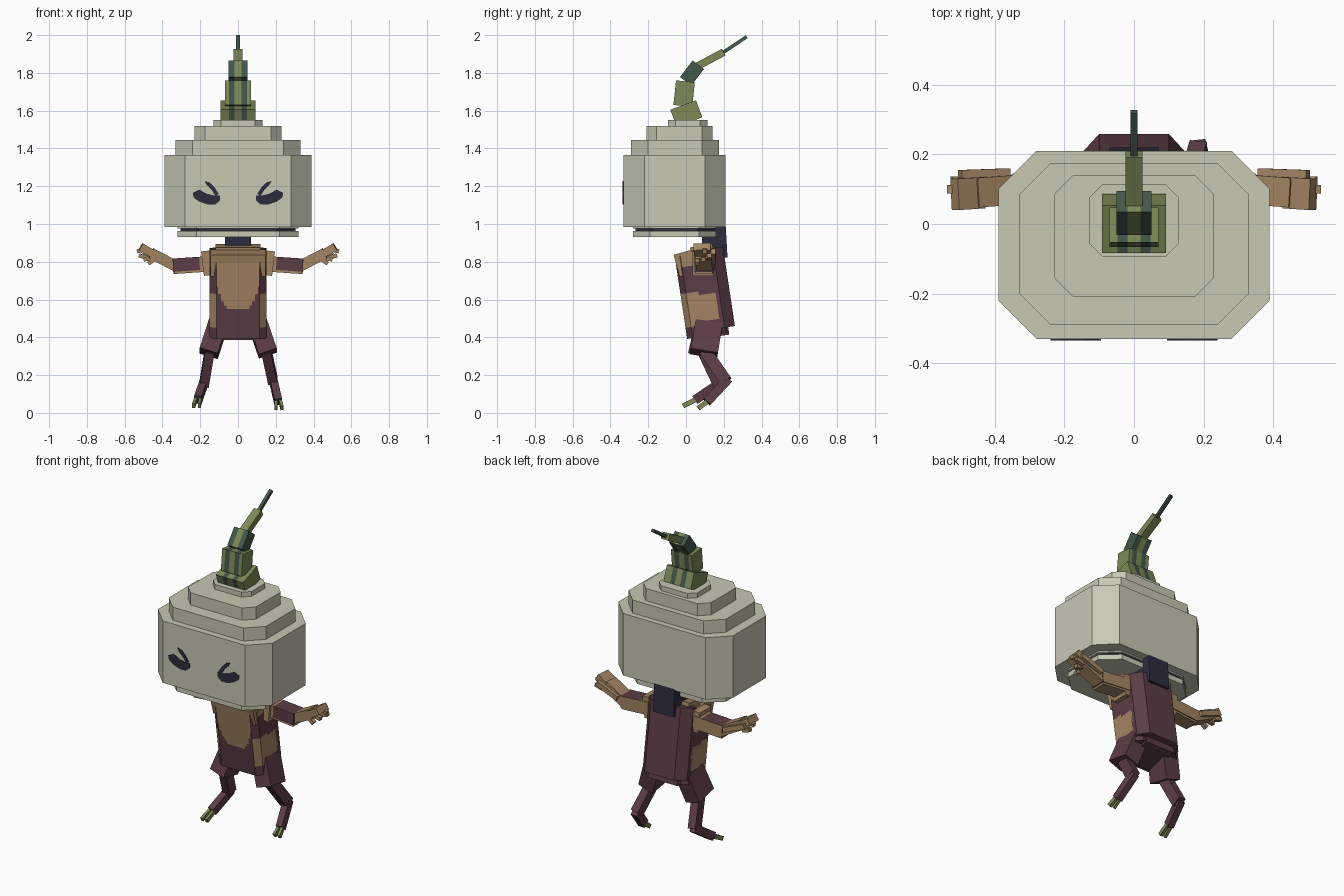
import bpy, bmesh
from mathutils import Matrix, Vector

old = bpy.data.objects.get("Cube")
if old:
    bpy.data.objects.remove(old)


def material(name, rgb):
    m = bpy.data.materials.new(name)
    m.use_nodes = True
    m.diffuse_color = (*rgb, 1)
    m.node_tree.nodes["Principled BSDF"].inputs["Base Color"].default_value = (*rgb, 1)
    return m


PALE = material("pale garlic", (.57, .58, .45))
MAROON = material("maroon", (.107, .046, .061))
TAN = material("tan", (.37, .235, .125))
NAVY = material("navy", (.026, .027, .048))
OLIVE = material("olive green", (.205, .255, .095))
TEAL = material("dark teal green", (.055, .095, .07))


def prism(name, outline, z0, z1, mats, matrix=None, cuts=(), rule=None):
    """Extrude an outline along local z, slice it for colour, then place it."""
    bm = bmesh.new()
    face = bm.faces.new([bm.verts.new((x, y, z0)) for x, y in outline])
    top = bmesh.ops.extrude_face_region(bm, geom=[face])["geom"]
    for v in top:
        if isinstance(v, bmesh.types.BMVert):
            v.co.z = z1
    for axis, values in cuts:
        no = Vector((0, 0, 0))
        no[axis] = 1
        for value in values:
            bmesh.ops.bisect_plane(bm, geom=bm.verts[:] + bm.edges[:] + bm.faces[:],
                                   plane_co=no * value, plane_no=no)
    bmesh.ops.recalc_face_normals(bm, faces=bm.faces[:])
    if rule:
        for f in bm.faces:
            f.normal_update()
            f.material_index = rule(f.calc_center_median(), f.normal)
    if matrix:
        bm.transform(matrix)
    mesh = bpy.data.meshes.new(name)
    bm.to_mesh(mesh)
    bm.free()
    for m in mats:
        mesh.materials.append(m)
    ob = bpy.data.objects.new(name, mesh)
    bpy.context.collection.objects.link(ob)
    return ob


def octagon(hx, y0, y1, cx, cy):
    return [(-cx, y0), (cx, y0), (hx, y0 + cy), (hx, y1 - cy),
            (cx, y1), (-cx, y1), (-hx, y1 - cy), (-hx, y0 + cy)]


def rect(w, d):
    return [(-w / 2, -d / 2), (w / 2, -d / 2), (w / 2, d / 2), (-w / 2, d / 2)]


def bar(name, p, q, w, d, mats, ref=(1, 0, 0), cuts=(), rule=None):
    """Box running from p to q; its width w lies along ref."""
    p, q = Vector(p), Vector(q)
    z = (q - p).normalized()
    ref = Vector(ref)
    x = (ref - z * ref.dot(z)).normalized()
    mat = Matrix((x, z.cross(x), z)).transposed().to_4x4()
    mat.translation = p
    return prism(name, rect(w, d), 0, (q - p).length, mats, mat, cuts, rule)


def steps(a, b, n):
    return [a + (b - a) * i / n for i in range(n + 1)]


# Tiered bulb head
tiers = [(.32, -.28, .16, .22, .09, .93, .962), (.305, -.268, .15, .21, .09, .962, .976),
         (.32, -.28, .16, .22, .09, .976, .985),
         (.39, -.33, .21, .28, .11, .985, 1.365), (.33, -.29, .175, .24, .09, 1.365, 1.445),
         (.23, -.21, .14, .175, .055, 1.445, 1.52), (.13, -.095, .115, .09, .04, 1.52, 1.55)]
for i, (hx, y0, y1, cx, cy, z0, z1) in enumerate(tiers):
    prism(f"head_tier_{i}", octagon(hx, y0, y1, cx, cy), z0, z1, [NAVY if i == 1 else PALE])

# Painted eyes: a slanted blob and a curl above it
blob = [(.24, 1.165), (.205, 1.182), (.165, 1.16), (.13, 1.152), (.095, 1.152),
        (.095, 1.125), (.12, 1.103), (.16, 1.103), (.205, 1.118), (.235, 1.14)]
curl = [(.178, 1.228), (.15, 1.22), (.125, 1.195), (.102, 1.16), (.118, 1.145),
        (.14, 1.182), (.165, 1.205)]
front = Matrix.Rotation(1.5707963, 4, 'X')
for s, side in ((1, "left"), (-1, "right")):
    for part, shape in (("eye", blob), ("eye_curl", curl)):
        prism(f"{side}_{part}", [(s * x, z) for x, z in shape], .329, .335, [NAVY], front)


# Curved, striped stem
def stripes(c, n):
    if abs(n.x) > .5:
        return 0
    return 1 if .018 < abs(c.x) < .048 else 0


def dark_sides(c, n):
    return 0 if abs(c.x) < .02 and abs(n.x) < .5 else 1


bands = [(0, (-.048, -.018, .018, .048))]
bar("stem_base", (0, .018, 1.54), (0, -.015, 1.63), .185, .145, [OLIVE, TEAL], cuts=bands, rule=stripes)
bar("stem_lower", (0, -.017, 1.625), (0, -.003, 1.755), .14, .1, [OLIVE, TEAL], cuts=bands, rule=stripes)
bar("stem_middle", (0, -.002, 1.755), (0, .065, 1.843), .1, .075, [OLIVE, TEAL], cuts=bands, rule=dark_sides)
bar("stem_upper", (0, .06, 1.835), (0, .2, 1.91), .05, .04, [OLIVE])
bar("stem_tip", (0, .185, 1.9), (0, .322, 1.992), .02, .018, [TEAL])

# Leaning torso with tan chest and flank patches
lean = Matrix.Translation((0, .13, .41)) @ Matrix.Rotation(.15, 4, 'X')


def skin(c, n):
    if n.y < -.9:
        return 1 if (c.x / .115) ** 2 + ((c.z - .33) / .18) ** 2 < 1 or c.z > .36 else 0
    if abs(n.z) > .5:
        return 1 if n.z > 0 else 0
    if n.y > .5:
        return 0
    wave = .02 if c.y > -.03 else 0
    return 1 if .06 + wave < c.z < .25 - wave or c.z > .38 else 0


prism("torso", octagon(.15, -.125, .09, .115, .03), 0, .44, [MAROON, TAN], lean,
      [(2, steps(.02, .42, 20)), (0, steps(-.105, .105, 14)), (1, (-.03,))], skin)
prism("back_shell", [(-.15, .05), (.15, .05), (.15, .08), (.1, .135), (-.1, .135), (-.15, .08)],
      .03, .455, [MAROON], lean)
bar("collar", (0, .015, .735), (0, -.018, .85), .29, .1, [TAN])
bar("shoulder_yoke", (0, .1, .76), (0, .08, .885), .24, .12, [TAN])
bar("neck", (0, .155, .82), (0, .143, 1.025), .14, .13, [NAVY])
bar("pelvis", (0, .13, .4), (0, .12, .47), .2, .2, [MAROON])


# Arms, hands and fingers
def sleeve(c, n):
    return 1 if c.z < .03 or abs(n.x) > .9 and n.x > 0 else 0


for s, side in ((1, "left"), (-1, "right")):
    def at(x, y, z):
        return (s * x, y, z)
    along = (0, 1, 0)
    bar(f"{side}_shoulder", at(.145, .09, .795), at(.188, .09, .79), .11, .13, [TAN], along)
    bar(f"{side}_upper_arm", at(.15, .1, .795), at(.345, .095, .782), .1, .07,
        [MAROON, TAN], along, [(2, (.055,))], sleeve)
    bar(f"{side}_elbow_cuff", at(.17, .1, .757), at(.34, .095, .745), .09, .02, [TAN], along)
    bar(f"{side}_forearm", at(.325, .1, .775), at(.46, .09, .845), .085, .058, [TAN], along)
    bar(f"{side}_hand", at(.44, .09, .835), at(.515, .085, .88), .09, .042, [TAN], along)
    for i in range(3):
        y = .06 + .032 * i
        bar(f"{side}_finger_{i}", at(.435 + .02 * i, y, .82), at(.475 + .025 * i, y, .79 + .022 * i),
            .024, .022, [TAN], along)
    bar(f"{side}_thumb", at(.36, .145, .8), at(.5, .14, .855), .03, .03, [TAN], along)
    bar(f"{side}_finger_tip", at(.495, .1, .865), at(.535, .1, .855), .024, .022, [TAN], along)

# Striding legs: shorts, thigh, shin and green toes
poses = (("left", (.105, .12, .47), (.158, .095, .315), (.15, .1, .33),
          (.185, .212, .168), (.213, .11, .058), (.218, .065, .025)),
         ("right", (-.105, .12, .47), (-.155, .085, .315), (-.15, .09, .33),
          (-.18, .175, .15), (-.212, .05, .07), (-.22, -.015, .037)))
for side, hip, hem, leg, knee, ankle, toe in poses:
    bar(f"{side}_shorts", hip, hem, .1, .145, [MAROON])
    bar(f"{side}_thigh", leg, knee, .05, .065, [MAROON])
    knee = Vector(knee) + Vector((0, .012, .012))
    bar(f"{side}_shin", knee, ankle, .04, .05, [MAROON])
    for dx in (-.012, .012):
        off = Vector((dx, 0, 0))
        bar(f"{side}_toe", Vector(ankle) + off, Vector(toe) + off * 1.3, .016, .026, [OLIVE])
